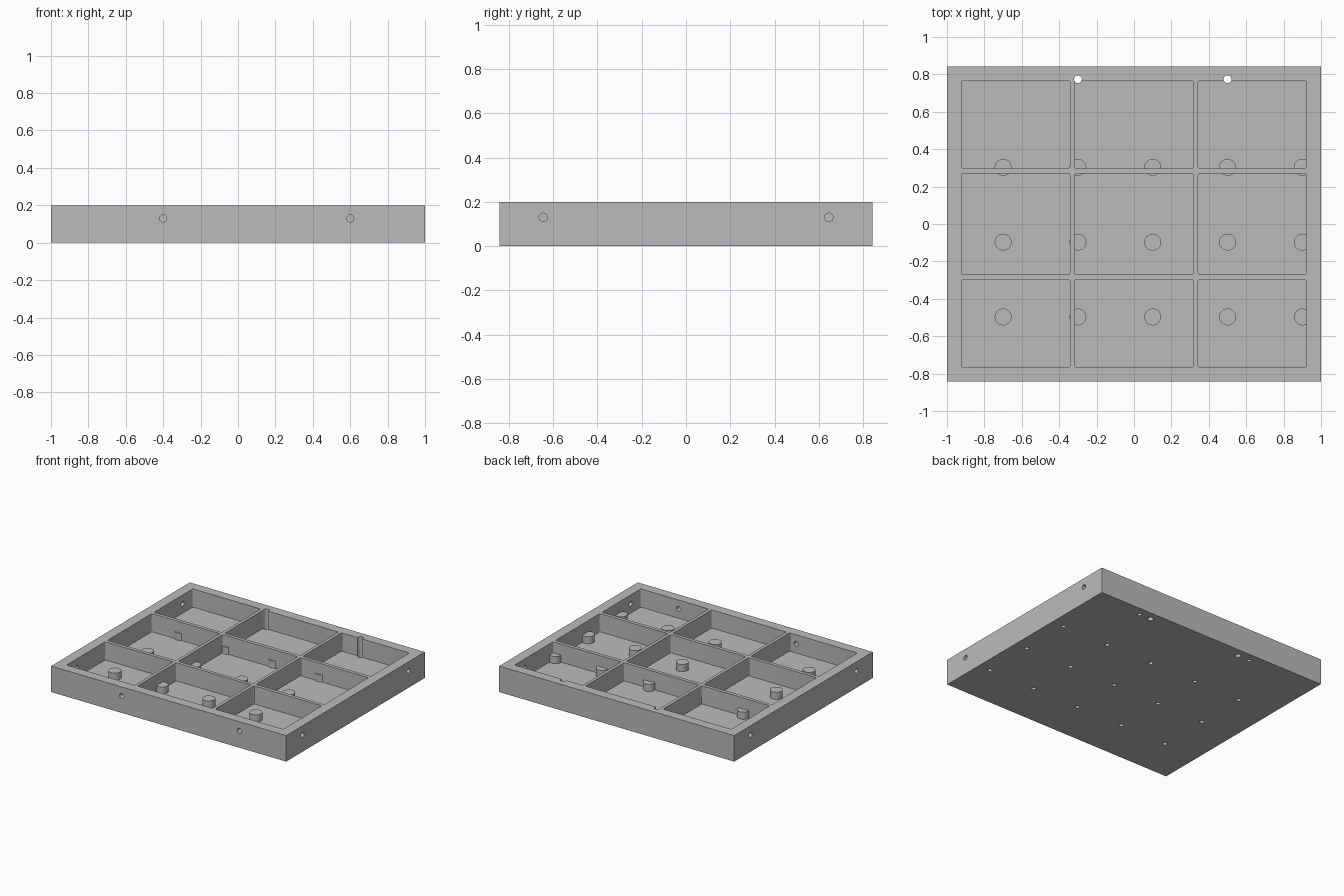
import bpy
import bmesh
from mathutils import Matrix, Vector

cube = bpy.data.objects.get("Cube")
if cube:
    bpy.data.objects.remove(cube)

HEIGHT, FLOOR, BOSS_TOP = 0.2, 0.06, 0.115
HALF_X, HALF_Y = 1.0, 0.842

grey = bpy.data.materials.new("mid_grey")
grey.use_nodes = True
grey.diffuse_color = (0.5, 0.5, 0.5, 1)
grey.node_tree.nodes["Principled BSDF"].inputs["Base Color"].default_value = (0.5, 0.5, 0.5, 1)


def make(name, bm):
    mesh = bpy.data.meshes.new(name)
    bm.to_mesh(mesh)
    bm.free()
    mesh.materials.append(grey)
    obj = bpy.data.objects.new(name, mesh)
    bpy.context.collection.objects.link(obj)
    return obj


def add_box(bm, x, y, z, corner=0):
    """Box spanning the given ranges, with optional rounded upright edges."""
    size = Vector((x[1] - x[0], y[1] - y[0], z[1] - z[0]))
    mid = Vector((sum(x), sum(y), sum(z))) / 2
    matrix = Matrix.Translation(mid) @ Matrix.Diagonal(size.to_4d())
    verts = bmesh.ops.create_cube(bm, size=1, matrix=matrix)["verts"]
    if corner:
        edges = {e for v in verts for e in v.link_edges
                 if abs(e.verts[0].co.z - e.verts[1].co.z) > 0.01}
        bmesh.ops.bevel(bm, geom=list(edges), offset=corner, segments=3,
                        profile=0.5, affect="EDGES")


def add_rod(bm, start, end, radius, sides=32):
    start, end = Vector(start), Vector(end)
    axis = end - start
    matrix = Matrix.Translation((start + end) / 2) @ axis.to_track_quat("Z", "Y").to_matrix().to_4x4()
    bmesh.ops.create_cone(bm, cap_ends=True, segments=sides, radius1=radius,
                          radius2=radius, depth=axis.length, matrix=matrix)


def combine(body, name, bm, operation):
    tool = make(name, bm)
    tool.hide_render = True
    mod = body.modifiers.new(name, "BOOLEAN")
    mod.object, mod.operation, mod.solver = tool, operation, "EXACT"
    bpy.ops.object.modifier_apply(modifier=mod.name)
    bpy.data.objects.remove(tool)


# Solid block
bm = bmesh.new()
add_box(bm, (-HALF_X, HALF_X), (-HALF_Y, HALF_Y), (0, HEIGHT))
tray = make("compartment_tray", bm)
bpy.context.view_layer.objects.active = tray
tray.select_set(True)

# Nine pockets leaving the rim and dividing ribs
bm = bmesh.new()
for x in ((-0.922, -0.343), (-0.319, 0.319), (0.343, 0.922)):
    for y in ((-0.767, -0.297), (-0.27, 0.27), (0.297, 0.767)):
        add_box(bm, x, y, (FLOOR, HEIGHT + 0.1), 0.01)
combine(tray, "pockets", bm, "DIFFERENCE")

# Round bosses on the floor
boss_spots = [(x, y) for x in (-0.7, -0.3, 0.1, 0.5, 0.9) for y in (-0.497, -0.097, 0.303)]
bm = bmesh.new()
for x, y in boss_spots:
    add_rod(bm, (x, y, 0.03), (x, y, BOSS_TOP), 0.045)
combine(tray, "bosses", bm, "UNION")

# Blind holes up into each boss, and shallow ones under the back wall
bm = bmesh.new()
for x, y in boss_spots:
    add_rod(bm, (x, y, -0.1), (x, y, 0.09), 0.016, 24)
for x in (-0.4, 0.6):
    add_rod(bm, (x, 0.773, -0.1), (x, 0.773, 0.045), 0.016, 24)
# Cable holes running top to bottom at the back wall
for x in (-0.3, 0.5):
    add_rod(bm, (x, 0.774, -0.1), (x, 0.774, 0.3), 0.021)
# Cross holes through the front and side walls
for x in (-0.4, 0.6):
    add_rod(bm, (x, -0.9, 0.13), (x, -0.7, 0.13), 0.019)
for side in (-1, 1):
    for y in (-0.645, 0.645):
        add_rod(bm, (side * 1.1, y, 0.13), (side * 0.85, y, 0.13), 0.019)
combine(tray, "holes", bm, "DIFFERENCE")

bpy.ops.object.shade_smooth_by_angle()
